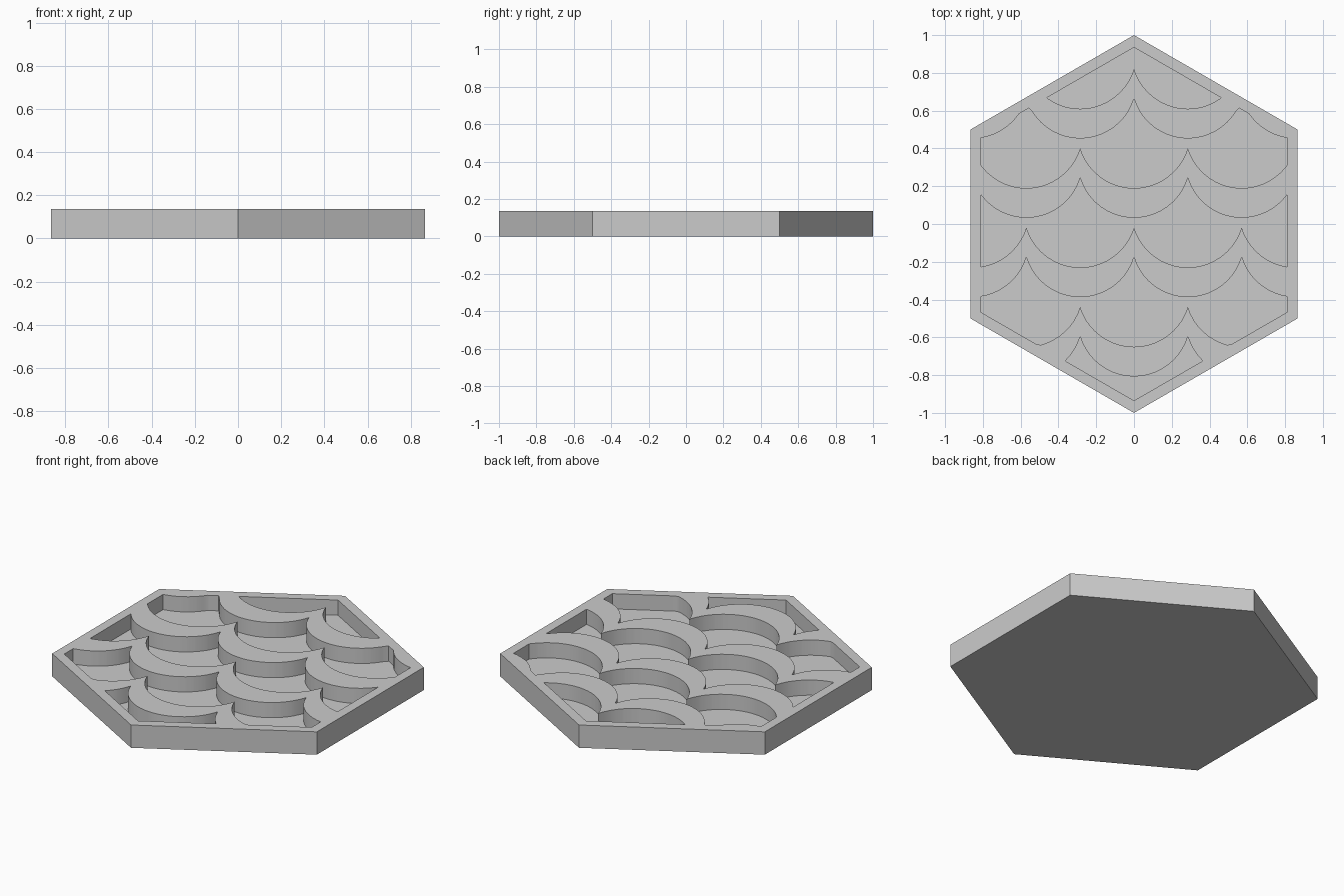
import bpy
import bmesh
from math import sin, asin, sqrt, cos, pi

HEIGHT = 0.135
FLOOR = 0.045
INNER = 0.935          # corner radius of the hexagon inside the rim
SIDE = 0.81            # half width inside the rim
HALF = 0.285           # half width of one scale
RADIUS = 0.298         # radius of a scale arc
ROW = 0.42             # distance between rows of scales
RIB = 0.157            # height of a raised rib
FIRST = 0.61           # lowest point of the top rib's upper edge
STEPS = 20

if "Cube" in bpy.data.objects:
    bpy.data.objects.remove(bpy.data.objects["Cube"], do_unlink=True)

grey = bpy.data.materials.new("stone grey")
grey.use_nodes = True
colour = (0.6, 0.6, 0.6, 1)
grey.diffuse_color = colour
grey.node_tree.nodes["Principled BSDF"].inputs["Base Color"].default_value = colour


def add_prism(bm, points, low, high):
    """Extrude a flat outline from low to high."""
    face = bm.faces.new([bm.verts.new((x, y, low)) for x, y in points])
    top = bmesh.ops.extrude_face_region(bm, geom=[face])
    verts = [v for v in top["geom"] if isinstance(v, bmesh.types.BMVert)]
    bmesh.ops.translate(bm, verts=verts, vec=(0, 0, high - low))


def make_object(name, bm):
    bmesh.ops.recalc_face_normals(bm, faces=bm.faces)
    mesh = bpy.data.meshes.new(name)
    bm.to_mesh(mesh)
    bm.free()
    mesh.materials.append(grey)
    obj = bpy.data.objects.new(name, mesh)
    bpy.context.collection.objects.link(obj)
    return obj


def scallop(x, bottom, shift):
    """Height of a chain of hanging arcs; shift moves it by half a scale."""
    dx = (x - shift + HALF) % (2 * HALF) - HALF
    return bottom + RADIUS - sqrt(RADIUS ** 2 - dx ** 2)


def rim(x):
    return INNER - abs(x) / sqrt(3)


def limits(x, row):
    """Lower and upper edge of one recess, kept inside the rim."""
    low, high = -rim(x), rim(x)
    if row > 0:
        high = min(high, scallop(x, FIRST - RIB - ROW * (row - 1), HALF * (row % 2)))
    if row < 4:
        low = max(low, scallop(x, FIRST - ROW * row, HALF * ((row + 1) % 2)))
    return low, high


def is_open(x, row):
    low, high = limits(x, row)
    return high > low


def recess_end(row, sign):
    """Find where the recess closes on one side."""
    if is_open(sign * SIDE, row):
        return sign * SIDE
    inside, outside = 0.0, sign * SIDE
    for _ in range(40):
        mid = (inside + outside) / 2
        if is_open(mid, row):
            inside = mid
        else:
            outside = mid
    return inside


# Sample positions that follow the arcs of both row offsets
sweep = asin(HALF / RADIUS)
samples = set()
for centre in range(-3, 4):
    for i in range(STEPS + 1):
        x = centre * HALF + RADIUS * sin(sweep * (2 * i / STEPS - 1))
        samples.add(round(x, 5))

# Recess cutters, one for each row between the ribs
bm = bmesh.new()
for row in range(5):
    left, right = recess_end(row, -1), recess_end(row, 1)
    xs = [left] + sorted(x for x in samples if left + 0.002 < x < right - 0.002) + [right]
    lower = [(x, limits(x, row)[0]) for x in xs]
    upper = [(x, limits(x, row)[1]) for x in reversed(xs)]
    outline = []
    for p in lower + upper:
        if not outline or abs(p[0] - outline[-1][0]) + abs(p[1] - outline[-1][1]) > 1e-4:
            outline.append(p)
    if abs(outline[0][0] - outline[-1][0]) + abs(outline[0][1] - outline[-1][1]) < 1e-4:
        outline.pop()
    add_prism(bm, outline, FLOOR, HEIGHT + 0.1)
cutter = make_object("recess_cutter", bm)
cutter.hide_render = True

# Hexagonal tile with the recesses carved out
bm = bmesh.new()
add_prism(bm, [(sin(i * pi / 3), cos(i * pi / 3)) for i in range(6)], 0, HEIGHT)
tile = make_object("scale_tile", bm)
carve = tile.modifiers.new("carve", "BOOLEAN")
carve.operation = "DIFFERENCE"
carve.solver = "EXACT"
carve.object = cutter

bpy.ops.object.select_all(action="DESELECT")
bpy.context.view_layer.objects.active = tile
tile.select_set(True)
bpy.ops.object.modifier_apply(modifier=carve.name)
bpy.data.objects.remove(cutter, do_unlink=True)
bpy.ops.object.shade_smooth_by_angle(angle=pi / 6)
